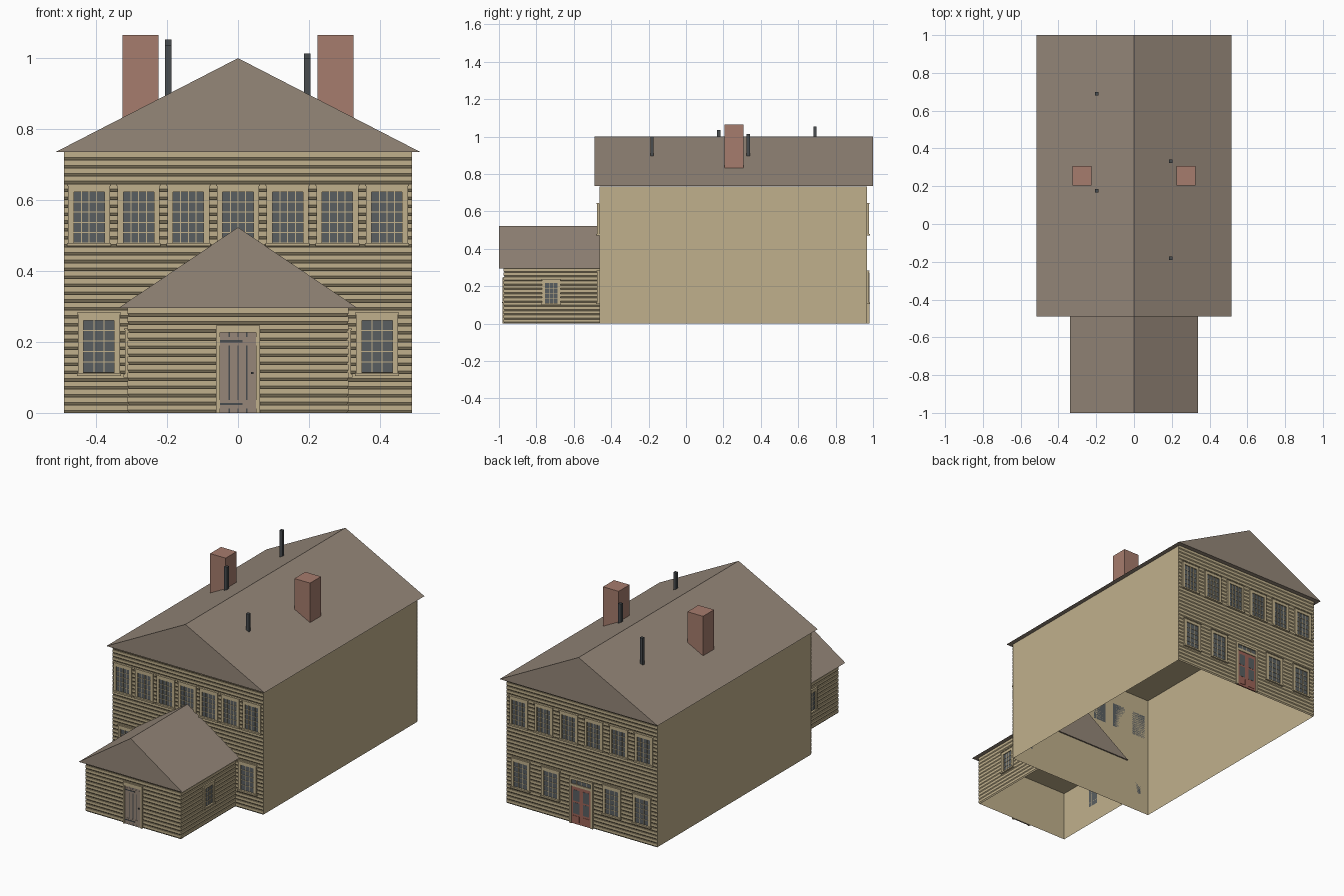
import bpy, bmesh, math
from mathutils import Matrix, Vector

cube = bpy.data.objects.get("Cube")
if cube:
    bpy.data.objects.remove(cube, do_unlink=True)


def material(name, rgb):
    linear = [((c / 255 + 0.055) / 1.055) ** 2.4 for c in rgb] + [1]
    mat = bpy.data.materials.new(name)
    mat.use_nodes = True
    mat.diffuse_color = linear
    bsdf = mat.node_tree.nodes["Principled BSDF"]
    bsdf.inputs["Base Color"].default_value = linear
    bsdf.inputs["Roughness"].default_value = 0.8
    return mat


TAN = material("tan paint", (192, 176, 140))
SHINGLE = material("brown shingle", (149, 135, 121))
BRICK = material("red brick", (166, 124, 109))
GLASS = material("grey glass", (90, 95, 97))
IRON = material("dark iron", (72, 76, 79))
PLANK = material("brown plank", (150, 134, 120))
RED = material("red paint", (158, 100, 88))


def finish(name, bm, mats, matrix=Matrix()):
    mesh = bpy.data.meshes.new(name)
    bm.to_mesh(mesh)
    bm.free()
    for mat in mats:
        mesh.materials.append(mat)
    obj = bpy.data.objects.new(name, mesh)
    obj.matrix_world = matrix
    bpy.context.collection.objects.link(obj)
    return obj


def add_box(bm, x0, x1, y0, y1, z0, z1, index=0):
    lo, hi = Vector((x0, y0, z0)), Vector((x1, y1, z1))
    m = Matrix.Translation((lo + hi) / 2) @ Matrix.Diagonal((*(hi - lo), 1))
    verts = bmesh.ops.create_cube(bm, size=1, matrix=m)["verts"]
    faces = {f for v in verts for f in v.link_faces}
    for f in faces:
        f.material_index = index
    return faces


def shell(name, hx, y0, y1, height):
    """Walls and ceiling, open at the ground."""
    bm = bmesh.new()
    faces = add_box(bm, -hx, hx, y0, y1, 0, height)
    floor = [f for f in faces if f.calc_center_median().z < 0.001]
    bmesh.ops.delete(bm, geom=floor, context="FACES")
    finish(name, bm, [TAN])


def gable_roof(name, hx, y0, y1, eave, ridge):
    bm = bmesh.new()
    ends = [[bm.verts.new((x, y, z)) for x, z in ((-hx, eave), (hx, eave), (0, ridge))]
            for y in (y0, y1)]
    bm.faces.new(ends[0])
    bm.faces.new(ends[1][::-1])
    for i in range(3):
        j = (i + 1) % 3
        bm.faces.new((ends[0][i], ends[1][i], ends[1][j], ends[0][j]))
    bmesh.ops.recalc_face_normals(bm, faces=bm.faces)
    finish(name, bm, [SHINGLE])


def siding(name, plan, height, boards):
    """Lapped boards swept along a plan path; plan(offset) gives its points."""
    bm = bmesh.new()
    pitch = height / boards
    profile = []
    for i in range(boards):
        profile += [(0, i * pitch), (DEPTH, (i + 0.33) * pitch), (DEPTH, (i + 1) * pitch)]
    rows = [[bm.verts.new((x, y, z)) for x, y in plan(d)] for d, z in profile]
    for a, b in zip(rows, rows[1:]):
        for i in range(len(a) - 1):
            bm.faces.new((a[i], a[i + 1], b[i + 1], b[i]))
    finish(name, bm, [TAN])


class Opening:
    """Window or door drawn on a wall: u across, z up, depth outwards."""

    def __init__(self):
        self.bm = bmesh.new()

    def plate(self, u0, u1, z0, z1, depth, index=0):
        add_box(self.bm, u0, u1, -depth, DEPTH, z0, z1, index)

    def grid(self, u0, u1, z0, z1, cols, rows, bar, depth, index=0):
        for i in range(1, cols):
            u = u0 + (u1 - u0) * i / cols
            self.plate(u - bar, u + bar, z0, z1, depth, index)
        for i in range(1, rows):
            z = z0 + (z1 - z0) * i / rows
            self.plate(u0, u1, z - bar, z + bar, depth, index)

    def casing(self, hw, side, z0, z1, top, depth):
        self.plate(-hw, -hw + side, z0, z1, depth)
        self.plate(hw - side, hw, z0, z1, depth)
        self.plate(-hw, hw, z1 - top, z1, depth)

    def place(self, name, x, y, angle, mats):
        m = Matrix.Translation((x, y, 0)) @ Matrix.Rotation(angle, 4, "Z")
        finish(name, self.bm, mats, m)


def window(name, x, y, angle, z0, hw, height, cols, rows):
    w = Opening()
    z1, gw = z0 + height, hw - 0.016
    w.plate(-gw, gw, z0 + 0.01, z1 - 0.02, 0.001, 1)
    w.grid(-gw, gw, z0 + 0.01, z1 - 0.022, cols, rows, 0.0014, 0.003)
    w.casing(hw, 0.016, z0, z1, 0.022, 0.006)
    w.plate(-hw - 0.003, hw + 0.003, z0, z0 + 0.009, 0.011)
    w.plate(-hw - 0.003, hw + 0.003, z1 - 0.005, z1, 0.009)
    w.place(name, x, y, angle, [TAN, GLASS])


DEPTH = 0.006
HX, FRONT, BACK, WALL = 0.49, -0.463, 0.967, 0.735
PX, PORCH, PWALL = 0.306, -0.969, 0.295

# Main house and front annex
shell("main_walls", HX, FRONT, BACK, WALL - 0.002)
shell("annex_walls", PX, PORCH, FRONT, PWALL - 0.002)
gable_roof("main_roof", 0.515, -0.49, 1.0, WALL, 1.0)
gable_roof("annex_roof", 0.338, -1.0, -0.455, PWALL, 0.523)

# Lapped siding
siding("front_siding", lambda d: [(-HX, FRONT - d), (HX, FRONT - d)], WALL, 33)
siding("back_siding", lambda d: [(HX, BACK + d), (-HX, BACK + d)], WALL, 33)
siding("annex_siding", lambda d: [(-PX - d, FRONT), (-PX - d, PORCH - d),
                                  (PX + d, PORCH - d), (PX + d, FRONT)], PWALL, 13)

# Windows
front_y, back_y = FRONT - DEPTH, BACK + DEPTH
for i in range(7):
    window(f"front_upper_window_{i + 1}", (i - 3) * 0.14, front_y, 0, 0.47, 0.059, 0.175, 4, 5)
for i in range(6):
    window(f"back_upper_window_{i + 1}", (i - 2.5) * 0.163, back_y, math.pi,
           0.47, 0.059, 0.175, 4, 5)
for side, s in (("left", 1), ("right", -1)):
    window(f"front_lower_window_{side}", s * 0.392, front_y, 0, 0.104, 0.059, 0.179, 3, 5)
    for place, x in (("inner", 0.2), ("outer", 0.395)):
        window(f"back_lower_window_{place}_{side}", s * x, back_y, math.pi,
               0.104, 0.059, 0.179, 3, 5)
    window(f"annex_window_{side}", s * (PX + DEPTH), -0.72, s * math.pi / 2,
           0.1, 0.05, 0.138, 3, 4)

# Plank front door with iron straps
door = Opening()
door.casing(0.062, 0.011, 0, 0.246, 0.02, 0.007)
door.plate(-0.051, 0.051, 0, 0.226, 0.002, 1)
for u in (-0.025, 0, 0.025):
    door.plate(u - 0.002, u + 0.002, 0, 0.226, 0.0025, 2)
for z in (0.025, 0.202):
    door.plate(-0.051, 0.051, z - 0.012, z + 0.012, 0.003, 1)
    door.plate(-0.054, 0.012, z - 0.003, z + 0.003, 0.0045, 2)
door.plate(0.037, 0.043, 0.109, 0.115, 0.009, 2)
door.place("front_door", 0, PORCH - DEPTH, 0, [TAN, PLANK, IRON])

# Glazed double back door with transom
door = Opening()
door.casing(0.077, 0.013, 0, 0.272, 0.014, 0.007)
door.plate(-0.064, 0.064, 0.232, 0.258, 0.001, 2)
door.grid(-0.064, 0.064, 0.232, 0.258, 4, 1, 0.002, 0.003)
door.plate(-0.064, 0.064, 0.22, 0.234, 0.006)
door.plate(-0.064, 0.064, 0, 0.22, 0.002, 1)
for s in (-1, 1):
    for z in (0.06, 0.135):
        u0, u1 = sorted((s * 0.012, s * 0.052))
        door.plate(u0, u1, z, z + 0.065, 0.003, 2)
    door.plate(s * 0.032 - 0.02, s * 0.032 + 0.02, 0.012, 0.048, 0.004, 1)
door.place("back_door", 0, back_y, math.pi, [TAN, RED, GLASS])

# Chimneys
for side, s in (("left", 1), ("right", -1)):
    bm = bmesh.new()
    add_box(bm, s * 0.275 - 0.051, s * 0.275 + 0.051, 0.205, 0.307, 0.8, 1.065)
    finish(f"chimney_{side}", bm, [BRICK])

# Vent pipes
for i, (x, y, top) in enumerate(((-0.197, 0.69, 1.053), (-0.197, 0.175, 1.036),
                                 (0.195, 0.332, 1.013), (0.195, -0.182, 1.0))):
    bm = bmesh.new()
    add_box(bm, x - 0.009, x + 0.009, y - 0.009, y + 0.009, 0.87, top)
    finish(f"vent_pipe_{i + 1}", bm, [IRON])
